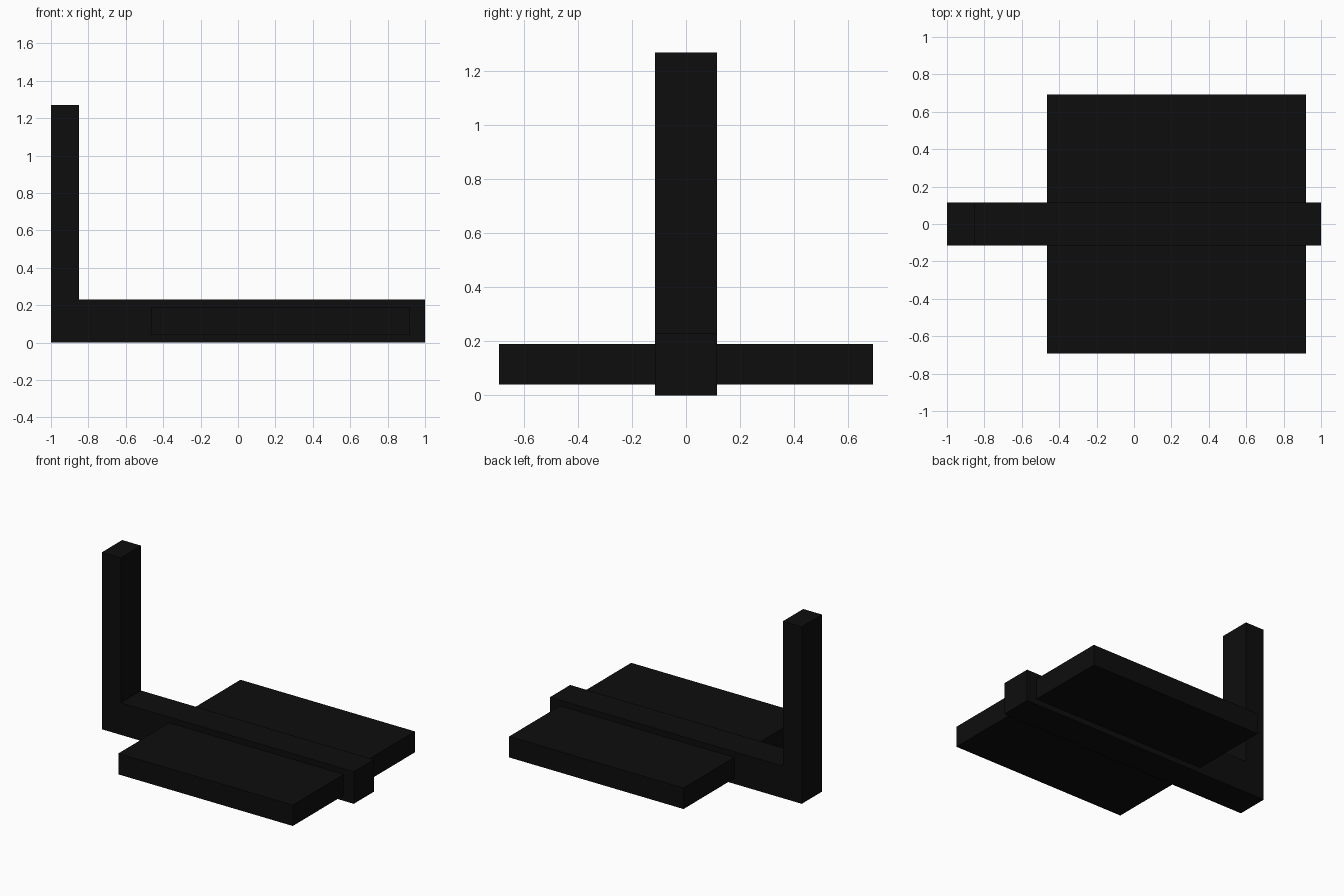
import bpy
import bmesh

cube = bpy.data.objects.get("Cube")
if cube:
    bpy.data.objects.remove(cube, do_unlink=True)

# Single matte black colour
black = bpy.data.materials.new("matte_black")
black.use_nodes = True
colour = (0.004, 0.004, 0.004, 1.0)
black.diffuse_color = colour
black.node_tree.nodes["Principled BSDF"].inputs["Base Color"].default_value = colour


def extrude_profile(name, profile, half_depth):
    """Extrude an x-z outline symmetrically along y."""
    bm = bmesh.new()
    face = bm.faces.new([bm.verts.new((x, -half_depth, z)) for x, z in profile])
    result = bmesh.ops.extrude_face_region(bm, geom=[face])
    moved = [v for v in result["geom"] if isinstance(v, bmesh.types.BMVert)]
    bmesh.ops.translate(bm, verts=moved, vec=(0, 2 * half_depth, 0))
    bmesh.ops.recalc_face_normals(bm, faces=bm.faces)
    mesh = bpy.data.meshes.new(name)
    bm.to_mesh(mesh)
    bm.free()
    mesh.materials.append(black)
    obj = bpy.data.objects.new(name, mesh)
    bpy.context.collection.objects.link(obj)
    return obj


# L-shaped frame: long floor beam with an upright post at one end
extrude_profile("beam_and_post", [(-1, 0), (1, 0), (1, 0.23), (-0.85, 0.23),
                                  (-0.85, 1.27), (-1, 1.27)], 0.115)

# Square slab passing through the beam
extrude_profile("platform", [(-0.465, 0.04), (0.92, 0.04),
                             (0.92, 0.19), (-0.465, 0.19)], 0.692)
